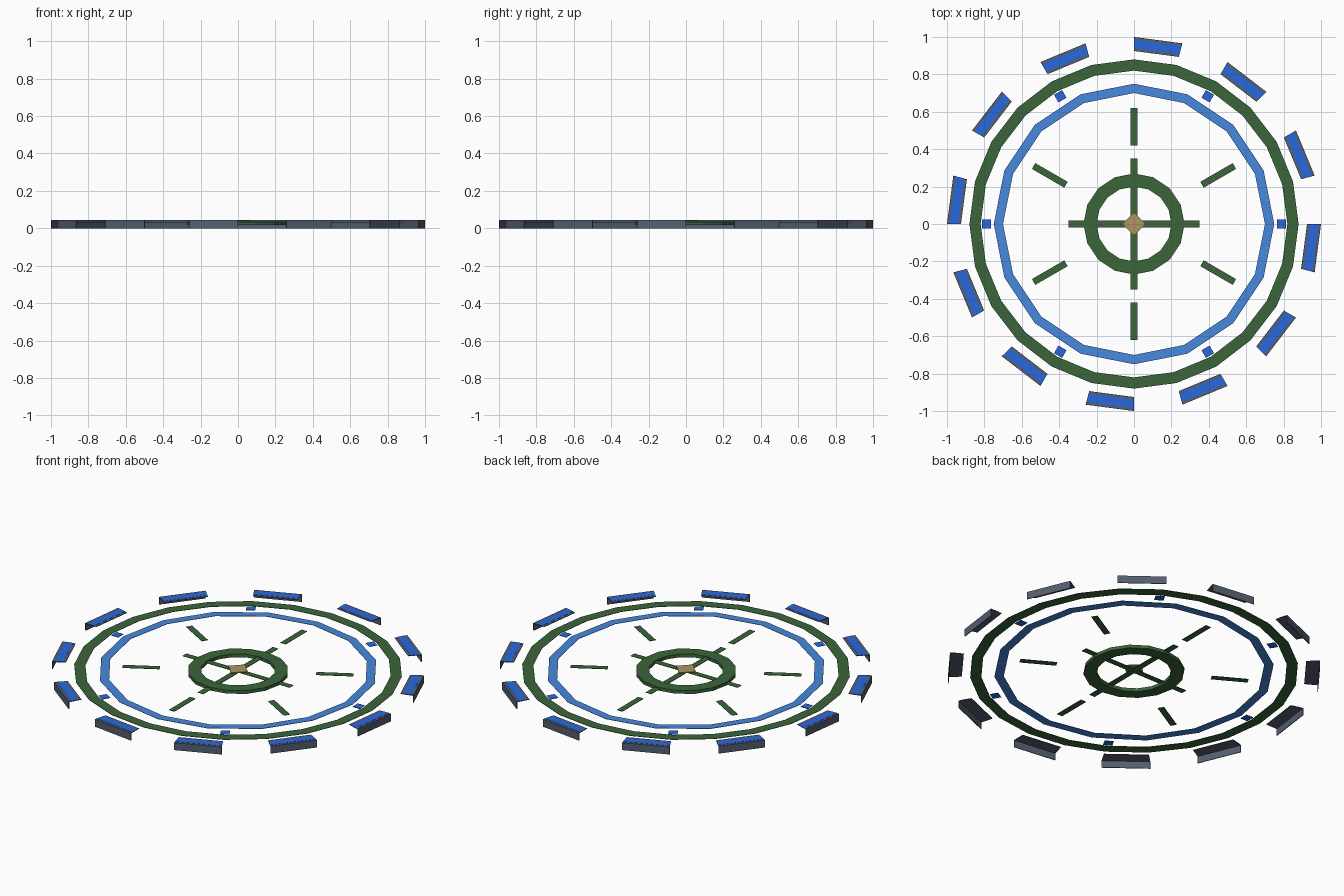
import bpy, bmesh
from math import cos, sin, pi, radians
from mathutils import Matrix

cube = bpy.data.objects.get("Cube")
if cube:
    bpy.data.objects.remove(cube, do_unlink=True)


def material(name, r, g, b):
    m = bpy.data.materials.new(name)
    m.diffuse_color = (r, g, b, 1)
    m.use_nodes = True
    node = next(n for n in m.node_tree.nodes if n.type == 'BSDF_PRINCIPLED')
    node.inputs["Base Color"].default_value = (r, g, b, 1)
    return m


GREEN = material("dark_green", .044, .128, .042)
SKY = material("light_blue", .065, .25, .72)
BLUE = material("deep_blue", .022, .14, .72)
GREY = material("slate_grey", .089, .115, .165)
TAN = material("tan", .4, .31, .115)


def finish(name, bm, mat):
    bmesh.ops.recalc_face_normals(bm, faces=bm.faces)
    mesh = bpy.data.meshes.new(name)
    bm.to_mesh(mesh)
    bm.free()
    mesh.materials.append(mat)
    obj = bpy.data.objects.new(name, mesh)
    bpy.context.collection.objects.link(obj)


def arc_solid(bm, r0, r1, z0, z1, start, sweep, steps):
    """Sweep a rectangular section round z; a full turn closes into a ring."""
    closed = abs(sweep) >= 2 * pi - .001
    rows = []
    for i in range(steps if closed else steps + 1):
        a = start + sweep * i / steps
        section = ((r0, z0), (r1, z0), (r1, z1), (r0, z1))
        rows.append([bm.verts.new((r * cos(a), r * sin(a), z)) for r, z in section])
    for i in range(steps):
        p, q = rows[i], rows[(i + 1) % len(rows)]
        for k in range(4):
            n = (k + 1) % 4
            bm.faces.new((p[k], p[n], q[n], q[k]))
    if not closed:
        bm.faces.new(rows[0])
        bm.faces.new(rows[-1])


def ring(name, r0, r1, z0, z1, sides, mat):
    bm = bmesh.new()
    arc_solid(bm, r0, r1, z0, z1, pi / 2, 2 * pi, sides)
    finish(name, bm, mat)


def radial_bars(name, r0, r1, width, z0, z1, count, start, mat):
    bm = bmesh.new()
    for i in range(count):
        m = (Matrix.Rotation(start + 2 * pi * i / count, 4, 'Z')
             @ Matrix.Translation(((r0 + r1) / 2, 0, (z0 + z1) / 2))
             @ Matrix.Diagonal((r1 - r0, width, z1 - z0, 1)))
        bmesh.ops.create_cube(bm, size=1, matrix=m)
    finish(name, bm, mat)


def rim_segments(name, r0, r1, z0, z1, mat):
    bm = bmesh.new()
    for i in range(12):
        arc_solid(bm, r0, r1, z0, z1, radians(75 + 30 * i), radians(15), 1)
    finish(name, bm, mat)


# Outer rim: angled brackets with an outer wall, a top flange and a blue panel
rim_segments("rim_wall", .996, 1.0, 0, .044, GREY)
rim_segments("rim_flange", .925, .996, .041, .044, GREY)
rim_segments("rim_panel", .939, .986, .044, .045, BLUE)

# Concentric rings: two thin bands and a solid hub
ring("outer_ring", .82, .88, .031, .033, 24, GREEN)
ring("middle_ring", .7, .75, .031, .033, 16, SKY)
ring("hub_ring", .2, .27, .018, .037, 16, GREEN)

# Thin spokes, small tiles and hub cross
radial_bars("spokes", .42, .62, .036, .03, .032, 6, pi / 2, GREEN)
radial_bars("tiles", .765, .812, .05, .031, .033, 6, 0, BLUE)
radial_bars("cross_bar_x", -.35, .35, .036, .03, .032, 1, 0, GREEN)
radial_bars("cross_bar_y", -.35, .35, .036, .03, .0325, 1, pi / 2, GREEN)

# Diamond plate at the centre
bm = bmesh.new()
bmesh.ops.create_cone(bm, cap_ends=True, segments=4, radius1=.064, radius2=.064,
                      depth=.004, matrix=Matrix.Translation((0, 0, .041)))
finish("centre_boss", bm, TAN)
